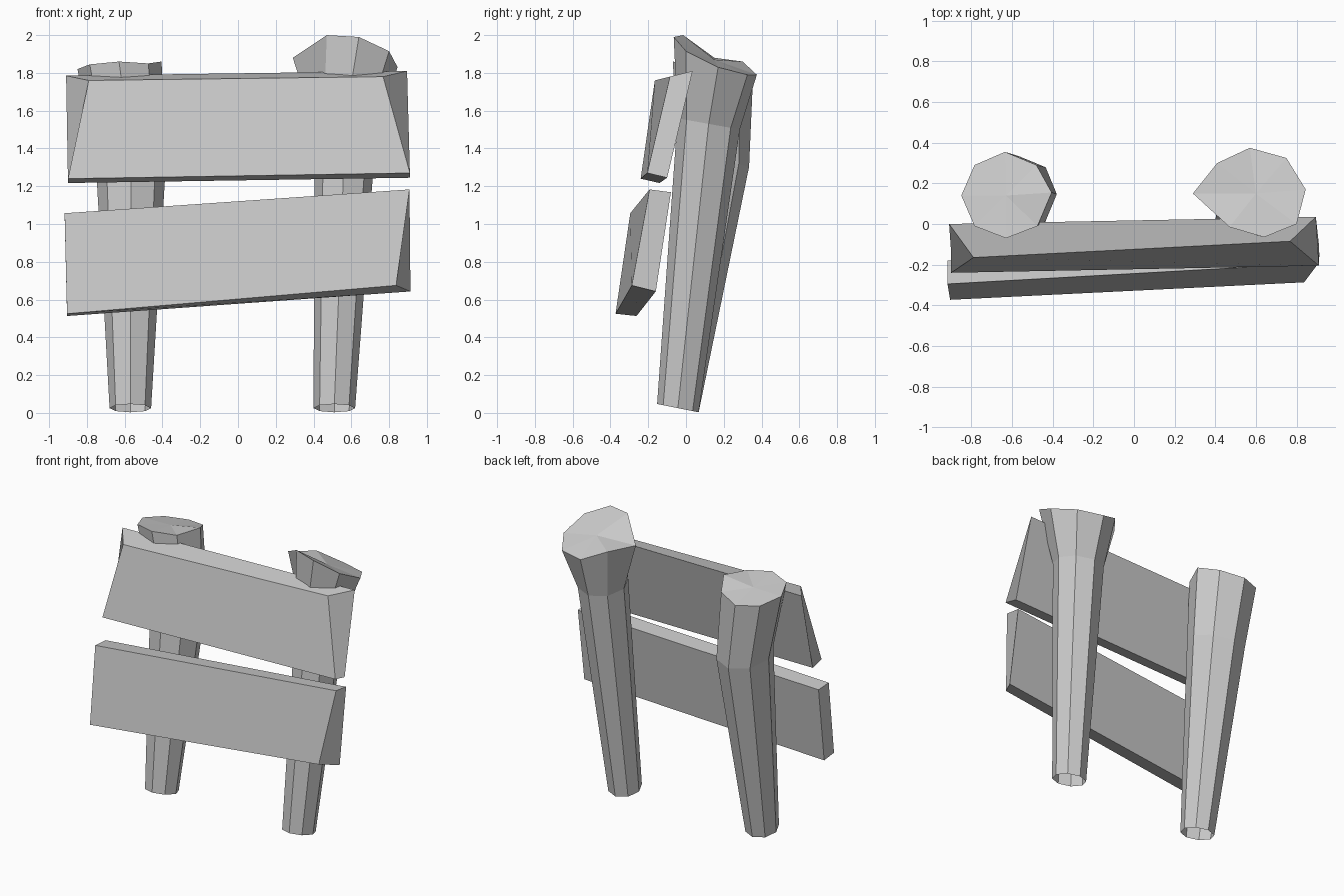
import bpy
from math import cos, sin, radians


def make(name, verts, faces):
    mesh = bpy.data.meshes.new(name)
    mesh.from_pydata(verts, [], faces)
    mesh.update()
    obj = bpy.data.objects.new(name, mesh)
    bpy.context.collection.objects.link(obj)
    return obj


def ring(cx, cy, cz, r, slope):
    # leaning octagon, higher at the front
    return [(cx + r * cos(radians(45 * i)), cy + r * sin(radians(45 * i)),
             cz - slope * r * sin(radians(45 * i))) for i in range(8)]


def post(name, foot, bend, head, crown):
    # octagonal post, open below, with an uneven carved top
    verts = ring(*foot) + ring(*bend) + head + [crown]
    faces = []
    for k in (0, 8):
        for i in range(8):
            j = (i + 1) % 8
            faces.append((k + i, k + j, k + 8 + j, k + 8 + i))
    faces += [(16 + i, 16 + (i + 1) % 8, 24) for i in range(8)]
    make(name, verts, faces)


def plank(name, front, back):
    # corners run top left, bottom left, bottom right, top right
    faces = [(0, 1, 2, 3), (7, 6, 5, 4)]
    faces += [(i, i + 4, (i + 1) % 4 + 4, (i + 1) % 4) for i in range(4)]
    make(name, front + back, faces)


# posts (head corners start at +x and run counter-clockwise)
post("left_post", (-0.57, -0.043, 0.025, 0.11, 0.2), (-0.567, 0.147, 1.35, 0.187, 0.25),
     [(-0.405, 0.155, 1.86), (-0.48, 0.29, 1.81), (-0.635, 0.355, 1.78), (-0.785, 0.29, 1.79),
      (-0.85, 0.14, 1.82), (-0.785, -0.01, 1.845), (-0.63, -0.07, 1.86), (-0.475, -0.01, 1.85)],
     (-0.63, 0.14, 1.825))
post("right_post", (0.51, -0.043, 0.025, 0.11, 0.2), (0.57, 0.12, 1.53, 0.165, 0.18),
     [(0.845, 0.17, 1.83), (0.75, 0.325, 1.79), (0.57, 0.375, 1.79), (0.41, 0.30, 1.86),
      (0.29, 0.15, 1.88), (0.47, -0.015, 2.0), (0.64, -0.065, 1.99), (0.80, 0.0, 1.915)],
     (0.60, 0.15, 1.87))

# crooked boards
plank("upper_plank",
      [(-0.79, -0.165, 1.76), (-0.90, -0.24, 1.24), (0.91, -0.205, 1.27), (0.768, -0.085, 1.78)],
      [(-0.91, 0.0, 1.785), (-0.90, -0.14, 1.217), (0.91, -0.10, 1.245), (0.895, 0.035, 1.81)])
plank("lower_plank",
      [(-0.918, -0.295, 1.057), (-0.905, -0.373, 0.525), (0.837, -0.287, 0.675), (0.908, -0.193, 1.183)],
      [(-0.918, -0.18, 1.05), (-0.905, -0.262, 0.513), (0.913, -0.16, 0.643), (0.908, -0.08, 1.168)])
